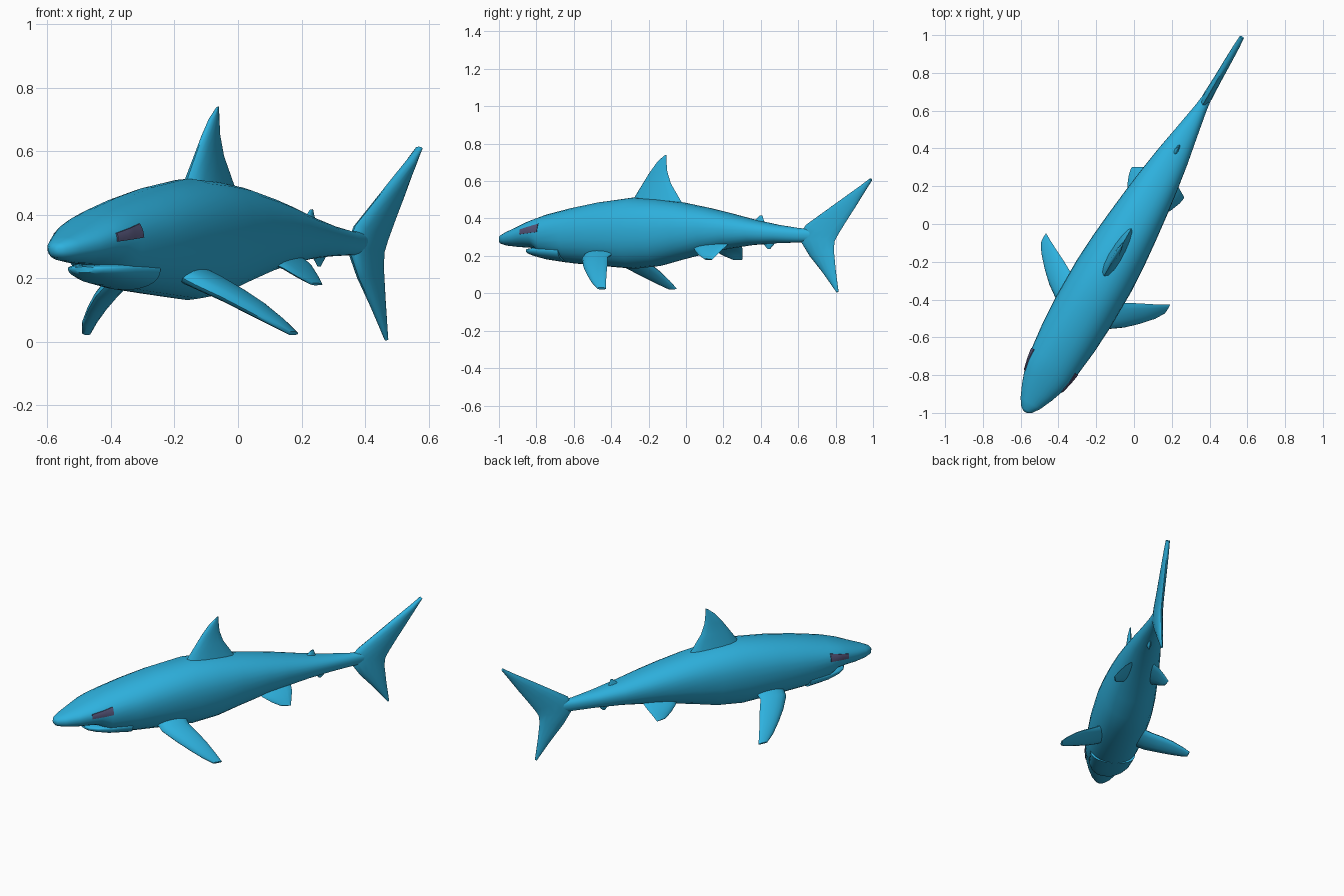
import bpy, bmesh, math
from mathutils import Vector

ANG = math.radians(30)          # the fish swims diagonally across the ground plan
C, S = math.cos(ANG), math.sin(ANG)


def material(name, col):
    m = bpy.data.materials.new(name)
    m.diffuse_color = (*col, 1)
    return m


SKIN = material("sea_blue", (0.027, 0.44, 0.73))
EYE = material("dark_slate", (0.085, 0.085, 0.18))


def loft(name, rings, mat):
    """Skin closed rings of (side, along, z) points and cap both ends."""
    bm = bmesh.new()
    vs = [[bm.verts.new((u * C + t * S, -u * S + t * C, z)) for u, t, z in r] for r in rings]
    n = len(vs[0])
    for a, b in zip(vs, vs[1:]):
        for i in range(n):
            j = (i + 1) % n
            bm.faces.new((a[i], a[j], b[j], b[i]))
    bm.faces.new(vs[0])
    bm.faces.new(vs[-1])
    bmesh.ops.recalc_face_normals(bm, faces=bm.faces)
    me = bpy.data.meshes.new(name)
    bm.to_mesh(me)
    bm.free()
    me.materials.append(mat)
    ob = bpy.data.objects.new(name, me)
    bpy.context.collection.objects.link(ob)
    bpy.ops.object.select_all(action='DESELECT')
    ob.select_set(True)
    bpy.context.view_layer.objects.active = ob
    bpy.ops.object.shade_smooth_by_angle(angle=math.radians(50))
    return ob


def oval(y, w, top, bot, mid=0.55, p=2.2, n=28):
    """Superellipse cross-section with its widest level at mid."""
    zm = bot + (top - bot) * mid
    ring = []
    for i in range(n):
        a = 2 * math.pi * i / n
        c, s = math.cos(a), math.sin(a)
        h = top - zm if s > 0 else zm - bot
        ring.append((w * math.copysign(abs(c) ** (2 / p), c), y / C,
                     zm + h * math.copysign(abs(s) ** (2 / p), s)))
    return ring


def fin(name, sections, normal=(1, 0, 0), n=14):
    """Lens sections between leading and trailing points."""
    nv = Vector(normal).normalized()
    rings = []
    for le, te, th in sections:
        le, te = Vector(le), Vector(te)
        ring = []
        for i in range(n):
            a = 2 * math.pi * i / n
            k = 0.5 - 0.5 * math.cos(a)
            ring.append(le.lerp(te, k) + nv * th * math.sin(a) * (1.2 - 0.4 * k))
        rings.append(ring)
    return loft(name, rings, SKIN)


def mid_fin(name, sections):
    """Upright fin on the centre line from (y, z) outlines."""
    return fin(name, [((0, a / C, b), (0, c / C, d), th) for a, b, c, d, th in sections])


# body: y, half width, top, bottom
BODY = [
    (-0.996, 0.010, 0.299, 0.279), (-0.985, 0.032, 0.312, 0.264), (-0.95, 0.060, 0.330, 0.254),
    (-0.89, 0.091, 0.356, 0.247), (-0.83, 0.116, 0.385, 0.244), (-0.78, 0.130, 0.404, 0.236),
    (-0.73, 0.140, 0.423, 0.188), (-0.60, 0.157, 0.457, 0.160), (-0.46, 0.166, 0.487, 0.147),
    (-0.275, 0.167, 0.513, 0.131), (-0.14, 0.158, 0.503, 0.146), (-0.02, 0.145, 0.487, 0.180),
    (0.12, 0.127, 0.457, 0.216), (0.23, 0.110, 0.430, 0.238), (0.36, 0.087, 0.395, 0.258),
    (0.49, 0.059, 0.367, 0.268), (0.61, 0.034, 0.348, 0.272), (0.70, 0.020, 0.345, 0.272)]
loft("body", [oval(*b) for b in BODY], SKIN)

# lower jaw
loft("lower_jaw", [oval(*j, mid=0.7) for j in (
    (-0.838, 0.035, 0.236, 0.217), (-0.825, 0.062, 0.240, 0.208), (-0.79, 0.092, 0.245, 0.196),
    (-0.73, 0.118, 0.252, 0.180), (-0.62, 0.132, 0.255, 0.163))], SKIN)

# dorsal, tail and small centre-line fins
mid_fin("dorsal_fin", [
    (-0.30, 0.46, 0.00, 0.44, 0.042), (-0.275, 0.514, -0.025, 0.49, 0.034),
    (-0.232, 0.585, -0.08, 0.585, 0.021), (-0.195, 0.645, -0.10, 0.65, 0.015),
    (-0.155, 0.70, -0.105, 0.71, 0.010), (-0.118, 0.735, -0.104, 0.741, 0.004)])
mid_fin("tail_fin", [
    (0.806, 0.004, 0.815, 0.010, 0.006), (0.735, 0.105, 0.800, 0.130, 0.017),
    (0.66, 0.20, 0.79, 0.235, 0.023), (0.60, 0.30, 0.795, 0.28, 0.026),
    (0.64, 0.365, 0.815, 0.317, 0.024), (0.73, 0.43, 0.855, 0.382, 0.021),
    (0.83, 0.502, 0.905, 0.46, 0.019), (0.93, 0.573, 0.957, 0.545, 0.016),
    (0.985, 0.614, 0.993, 0.603, 0.012)])
mid_fin("second_dorsal_fin", [
    (0.34, 0.37, 0.43, 0.36, 0.014), (0.372, 0.393, 0.418, 0.385, 0.010),
    (0.395, 0.416, 0.408, 0.417, 0.004)])
mid_fin("anal_fin", [
    (0.39, 0.285, 0.49, 0.285, 0.014), (0.415, 0.263, 0.475, 0.266, 0.011),
    (0.437, 0.236, 0.45, 0.237, 0.004)])


def body_side(y, z, p=2.2):
    """Half width of the body at a given station and height."""
    for a, b in zip(BODY, BODY[1:]):
        if a[0] <= y <= b[0]:
            k = (y - a[0]) / (b[0] - a[0])
            w, top, bot = (a[i] + (b[i] - a[i]) * k for i in (1, 2, 3))
            zm = bot + (top - bot) * 0.55
            d = (z - zm) / (top - zm) if z > zm else (zm - z) / (zm - bot)
            return w * max(0, 1 - min(d, 1) ** p) ** (1 / p)


for m, side in ((1, "right"), (-1, "left")):
    # pectoral fins
    fin(side + "_pectoral_fin", [((m * a, b, c), (m * d, e, f), th) for a, b, c, d, e, f, th in (
        (0.09, -0.56, 0.215, 0.09, -0.38, 0.225, 0.030),
        (0.16, -0.55, 0.180, 0.17, -0.385, 0.195, 0.026),
        (0.23, -0.50, 0.140, 0.23, -0.352, 0.155, 0.023),
        (0.287, -0.446, 0.100, 0.285, -0.325, 0.115, 0.020),
        (0.345, -0.382, 0.056, 0.34, -0.297, 0.066, 0.014),
        (0.375, -0.333, 0.027, 0.378, -0.275, 0.025, 0.007))], (m * 0.55, 0, 0.83))
    # pelvic fins
    fin(side + "_pelvic_fin", [((m * a, b, c), (m * d, e, f), th) for a, b, c, d, e, f, th in (
        (0.06, 0.08, 0.255, 0.06, 0.30, 0.265, 0.016),
        (0.10, 0.11, 0.232, 0.10, 0.29, 0.240, 0.013),
        (0.13, 0.155, 0.203, 0.135, 0.27, 0.207, 0.010),
        (0.148, 0.200, 0.182, 0.160, 0.255, 0.180, 0.005))], (m * 0.7, 0, 0.7))
    # eye: thin plate that follows the cheek
    rings = []
    for i in range(9):
        k = i / 8
        y = -0.832 + 0.105 * k
        lo, hi = 0.315 + 0.013 * k, 0.342 + 0.030 * k
        zs = [lo + (hi - lo) * j / 5 for j in range(6)]
        rings.append([(m * (body_side(y, z) + 0.004), y / C, z) for z in zs] +
                     [(m * (body_side(y, z) - 0.003), y / C, z) for z in reversed(zs)])
    loft(side + "_eye", rings, EYE)
